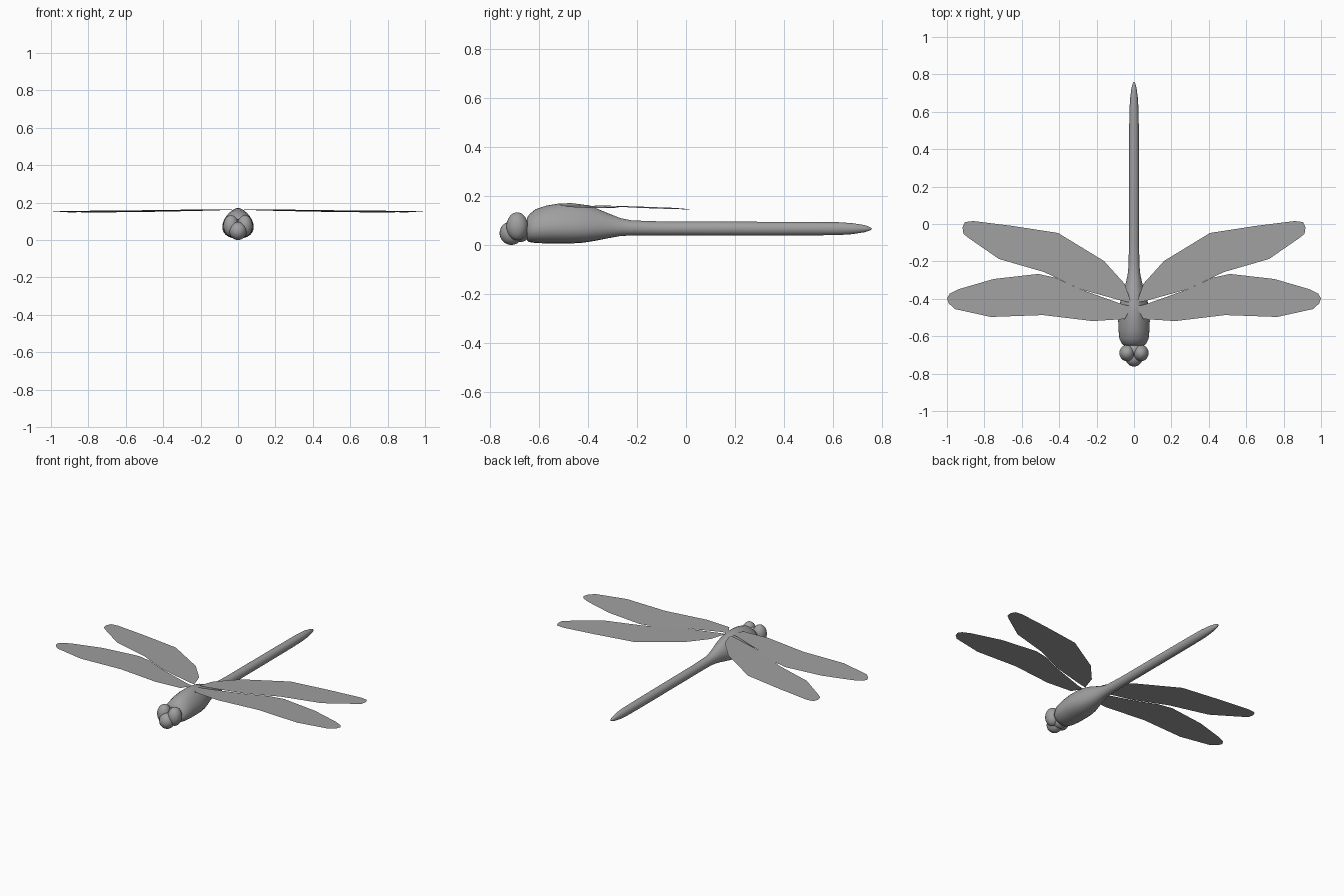
import bpy, bmesh, math

if "Cube" in bpy.data.objects:
    bpy.data.objects.remove(bpy.data.objects["Cube"])

grey = bpy.data.materials.new("plain grey")
grey.diffuse_color = (0.35, 0.35, 0.35, 1)
grey.use_nodes = True
grey.node_tree.nodes["Principled BSDF"].inputs["Base Color"].default_value = grey.diffuse_color


def make_object(name, bm, smooth=True):
    mesh = bpy.data.meshes.new(name)
    bm.to_mesh(mesh)
    bm.free()
    mesh.materials.append(grey)
    for p in mesh.polygons:
        p.use_smooth = smooth
    obj = bpy.data.objects.new(name, mesh)
    bpy.context.collection.objects.link(obj)
    return obj


def loft(name, sections, sides=24):
    """Skin egg-shaped rings (y, half width, low z, high z, top taper)."""
    bm = bmesh.new()
    rings = []
    for y, w, lo, hi, taper in sections:
        ring = []
        for i in range(sides):
            a = 2 * math.pi * i / sides
            x = w * math.cos(a) * (1 - taper * math.sin(a))
            z = (lo + hi) / 2 + (hi - lo) / 2 * math.sin(a)
            ring.append(bm.verts.new((x, y, z)))
        rings.append(ring)
    for r0, r1 in zip(rings, rings[1:]):
        for i in range(sides):
            j = (i + 1) % sides
            bm.faces.new((r0[i], r0[j], r1[j], r1[i]))
    bm.faces.new(rings[0])
    bm.faces.new(rings[-1])
    bmesh.ops.recalc_face_normals(bm, faces=bm.faces)
    return make_object(name, bm)


def ellipsoid(name, centre, radii):
    bm = bmesh.new()
    bmesh.ops.create_uvsphere(bm, u_segments=24, v_segments=16, radius=1)
    for v in bm.verts:
        v.co = [c + r * k for c, r, k in zip(centre, radii, v.co)]
    return make_object(name, bm)


def wing(name, outline, side, y_root, slope):
    """Flat sheet drooping slightly towards the tip and the trailing edge."""
    bm = bmesh.new()
    pts = [(side * x, y, 0.163 - 0.010 * x - slope * (y - y_root)) for x, y in outline]
    face = bm.faces.new([bm.verts.new(p) for p in pts])
    face.normal_update()
    if face.normal.z < 0:
        face.normal_flip()
    return make_object(name, bm, smooth=False)


# Thorax flowing into the long tail
body = loft("body", [
    (-0.650, 0.050, 0.020, 0.110, 0.10),
    (-0.642, 0.064, 0.012, 0.124, 0.12),
    (-0.615, 0.077, 0.008, 0.146, 0.18),
    (-0.570, 0.081, 0.006, 0.161, 0.22),
    (-0.520, 0.082, 0.006, 0.169, 0.25),
    (-0.470, 0.080, 0.006, 0.171, 0.28),
    (-0.420, 0.072, 0.009, 0.165, 0.28),
    (-0.370, 0.059, 0.017, 0.151, 0.22),
    (-0.320, 0.045, 0.027, 0.130, 0.12),
    (-0.270, 0.034, 0.036, 0.110, 0.05),
    (-0.220, 0.029, 0.039, 0.100, 0.0),
    (-0.100, 0.027, 0.039, 0.096, 0.0),
    (0.200, 0.027, 0.039, 0.095, 0.0),
    (0.500, 0.026, 0.039, 0.094, 0.0),
    (0.620, 0.024, 0.040, 0.093, 0.0),
    (0.680, 0.020, 0.044, 0.089, 0.0),
    (0.730, 0.013, 0.052, 0.081, 0.0),
    (0.752, 0.007, 0.059, 0.073, 0.0),
    (0.760, 0.001, 0.065, 0.067, 0.0),
])
bpy.context.view_layer.objects.active = body
body.select_set(True)
bpy.ops.object.shade_smooth_by_angle(angle=math.radians(50))

# Head: rounded face, core and two bulging eyes
ellipsoid("face", (0, -0.714, 0.048), (0.046, 0.048, 0.048))
ellipsoid("head_core", (0, -0.675, 0.062), (0.050, 0.040, 0.050))

FORE = [(0.01, -0.44), (0.05, -0.508), (0.22, -0.519), (0.487, -0.487),
        (0.765, -0.497), (0.957, -0.455), (0.99, -0.425), (1.0, -0.397),
        (0.985, -0.372), (0.936, -0.348), (0.75, -0.294), (0.513, -0.267),
        (0.42, -0.287), (0.29, -0.348), (0.06, -0.43)]
HIND = [(0.015, -0.42), (0.06, -0.412), (0.29, -0.348), (0.48, -0.257),
        (0.722, -0.187), (0.877, -0.08), (0.912, -0.053), (0.917, -0.018),
        (0.904, 0.010), (0.86, 0.016), (0.652, -0.010), (0.406, -0.048),
        (0.16, -0.198), (0.05, -0.32)]

# Eyes and two pairs of wings, mirrored left and right
for side, label in ((1, "right"), (-1, "left")):
    ellipsoid(label + "_eye", (side * 0.037, -0.690, 0.076), (0.041, 0.044, 0.057))
    wing(label + "_front_wing", FORE, side, -0.45, 0.03)
    wing(label + "_rear_wing", HIND, side, -0.42, 0.02)
